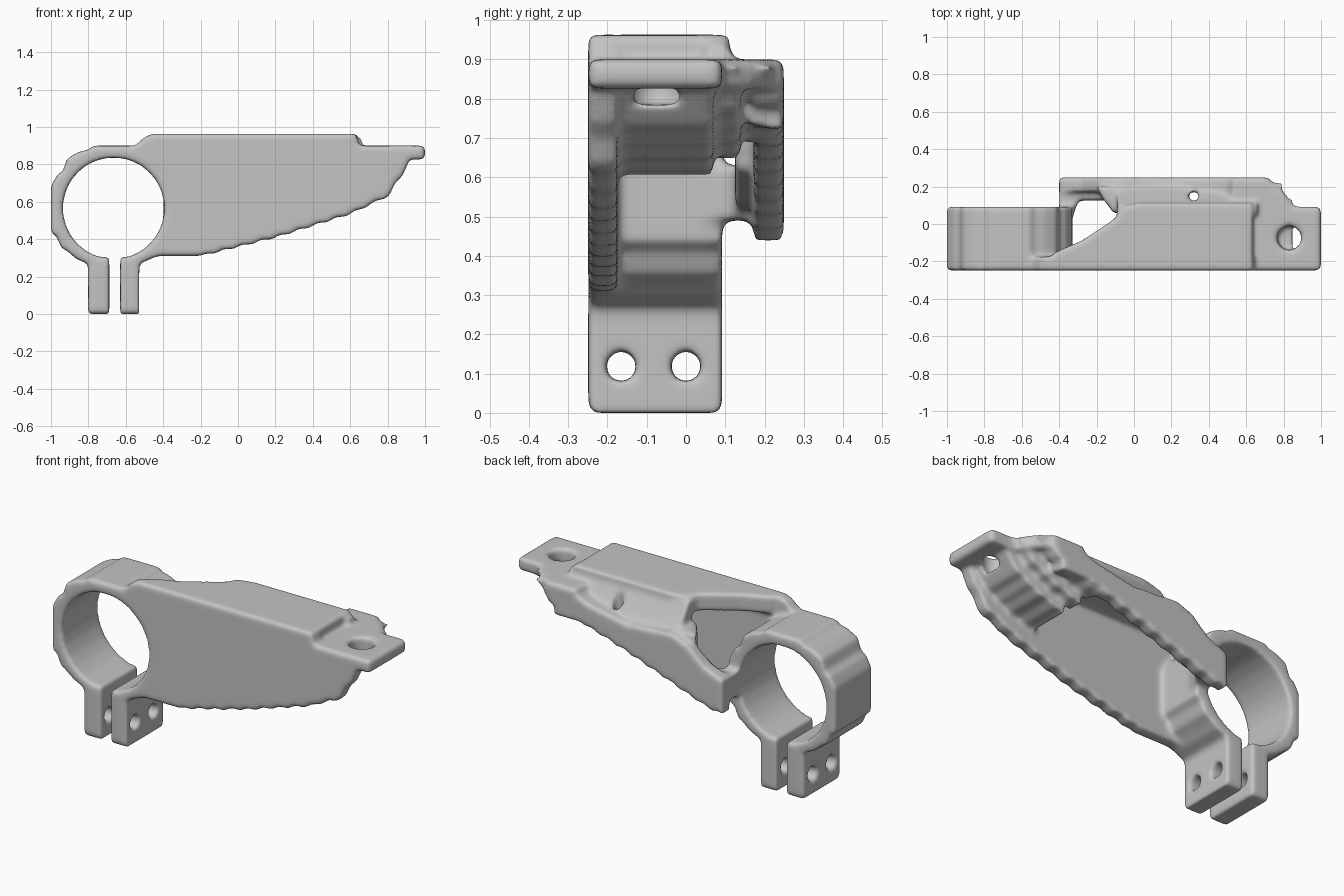
import bpy, bmesh, math
from mathutils import Vector

cube = bpy.data.objects.get("Cube")
if cube:
    bpy.data.objects.remove(cube, do_unlink=True)

FRONT, RING_BACK, BACK = -0.249, 0.092, 0.249
RX, RZ, BORE = -0.665, 0.565, 0.272

grey = bpy.data.materials.new("plain grey")
grey.use_nodes = True
grey.diffuse_color = (0.55, 0.55, 0.55, 1)
grey.node_tree.nodes["Principled BSDF"].inputs["Base Color"].default_value = (0.55, 0.55, 0.55, 1)


def prism(name, axis, outline, lo, hi):
    """Extrude a 2D outline along one axis; the other two keep x, y, z order."""
    bm = bmesh.new()

    def place(p, t):
        c = list(p)
        c.insert("xyz".index(axis), t)
        return bm.verts.new(c)
    a = [place(p, lo) for p in outline]
    b = [place(p, hi) for p in outline]
    n = len(a)
    bm.faces.new(a)
    bm.faces.new(b[::-1])
    for i in range(n):
        j = (i + 1) % n
        bm.faces.new((a[i], b[i], b[j], a[j]))
    bmesh.ops.recalc_face_normals(bm, faces=bm.faces[:])
    bmesh.ops.triangulate(bm, faces=bm.faces[:])
    mesh = bpy.data.meshes.new(name)
    bm.to_mesh(mesh)
    bm.free()
    obj = bpy.data.objects.new(name, mesh)
    bpy.context.collection.objects.link(obj)
    return obj


def circle(cx, cy, r, n):
    return [(cx + r * math.cos(math.tau * (i + 0.5) / n),
             cy + r * math.sin(math.tau * (i + 0.5) / n)) for i in range(n)]


def rect(x0, x1, y0, y1):
    """Rectangle with small clipped corners."""
    c = 0.015
    return [(x0 + c, y0), (x1 - c, y0), (x1, y0 + c), (x1, y1 - c),
            (x1 - c, y1), (x0 + c, y1), (x0, y1 - c), (x0, y0 + c)]


def rippled(points, step=0.1, depth=0.007):
    """Follow a polyline with shallow organic ripples."""
    out = []
    for p, q in zip(points, points[1:]):
        p, q = Vector(p), Vector(q)
        n = max(1, round((q - p).length / step)) * 4
        for i in range(n):
            v = p.lerp(q, i / n)
            out.append((v.x, v.y + depth * math.sin(i * math.pi / 2)))
    return out + [tuple(points[-1])]


parts, cutters = [], []


def cutter(*args):
    obj = prism(*args)
    obj.hide_render = True
    cutters.append(obj)
    return obj


def part(name, axis, outline, lo, hi, cuts=()):
    obj = prism(name, axis, outline, lo, hi)
    for c in cuts:
        m = obj.modifiers.new(c.name, "BOOLEAN")
        m.operation = "DIFFERENCE"
        m.solver = "EXACT"
        m.object = c
    parts.append(obj)


# Cutters
bore = cutter("bore_cutter", "y", circle(RX, RZ, BORE, 28), -0.5, 0.5)
slot = cutter("slot_cutter", "y", rect(-0.69, -0.628, -0.1, 0.4), -0.5, 0.5)
bolts = [cutter("bolt_cutter", "x", circle(y, 0.118, 0.041, 8), -0.9, -0.45)
         for y in (-0.165, 0)]
lug_hole = cutter("lug_hole_cutter", "z", circle(0.83, -0.075, 0.067, 10), 0.785, 1.1)
valley_hole = cutter("valley_hole_cutter", "z", circle(0.32, 0.15, 0.03, 8), 0.7, 1.1)

# Clamp ring with stepped outside, mirrored about its axis
half = [(0, 0.335), (0.11, 0.335), (0.13, 0.315), (0.19, 0.3), (0.25, 0.265),
        (0.27, 0.2), (0.3, 0.18), (0.335, 0.12), (0.335, -0.13), (0.305, -0.15),
        (0.28, -0.21), (0.24, -0.235), (0.2, -0.27), (0.13, -0.3), (0, -0.3)]
ring = [(RX + x, RZ + z) for x, z in half]
ring += [(RX - x, RZ + z) for x, z in half[-2:0:-1]]
part("clamp_ring", "y", ring, FRONT, RING_BACK, [bore, slot])

# Clamp ears
for x0, x1 in ((-0.802, -0.688), (-0.63, -0.528)):
    part("clamp_ear", "x", rect(FRONT, RING_BACK, 0, 0.305), x0, x1, bolts)

# Front plate
lower = rippled([(-0.2, 0.31), (0.2, 0.41), (0.6, 0.535), (0.81, 0.635)])
plate = [(-0.56, 0.25), (-0.5, 0.29), (-0.42, 0.31)] + lower + [
    (0.84, 0.7), (0.88, 0.74), (0.92, 0.83), (0.92, 0.895), (0.65, 0.9),
    (0.63, 0.963), (-0.45, 0.963), (-0.5, 0.945), (-0.55, 0.9)]
part("front_plate", "y", plate, FRONT, -0.175, [bore])

# Roof with diagonal edge beside the ring
roof = [(-0.45, FRONT), (0.635, FRONT), (0.635, 0.11), (0.02, 0.11),
        (-0.06, 0.09), (-0.1, 0.03), (-0.28, -0.09), (-0.42, -0.15), (-0.47, -0.2)]
part("roof", "z", roof, 0.86, 0.963)

# Mounting lug and shelf
lug = [(0.5, FRONT), (0.985, FRONT), (1, FRONT + 0.015), (1, RING_BACK - 0.015),
       (0.985, RING_BACK), (0.84, RING_BACK), (0.81, 0.16), (0.76, 0.2),
       (0.71, BACK), (0.52, BACK)]
part("mounting_lug", "z", lug, 0.826, 0.9, [lug_hole])

# Back wall
wall = rippled([(-0.4, 0.432), (-0.3, 0.45), (0.2, 0.63), (0.7, 0.79)]) + [
    (0.73, 0.85), (0.7, 0.895), (0.58, 0.895), (0.45, 0.84), (0.2, 0.79),
    (-0.08, 0.81), (-0.18, 0.77), (-0.28, 0.68), (-0.4, 0.63)]
part("back_wall", "y", wall, 0.172, BACK)

# Thickened inside of the wall beside the opening
swell = [(-0.38, 0.49), (-0.2, 0.53), (-0.02, 0.62), (0.02, 0.8),
         (-0.12, 0.75), (-0.28, 0.64), (-0.38, 0.6)]
part("wall_swell", "y", swell, 0.125, 0.2)

# Sloping valley joining the roof to the back wall
valley = [(0.05, 0.86), (0.05, 0.94), (0.1, 0.94), (0.14, 0.88), (0.19, 0.81),
          (BACK, 0.78), (BACK, 0.72), (0.17, 0.73), (0.1, 0.81)]
part("valley", "x", valley, -0.09, 0.66, [valley_hole])

# Rounded corner of the opening
corner = [(-0.2, 0.2), (-0.17, 0.14), (-0.11, 0.06), (-0.05, 0.05), (-0.05, 0.2)]
part("opening_corner", "z", corner, 0.72, 0.82)

# Link from the ring to the back wall
link = [(-0.41, 0), (-0.34, 0), (-0.3, 0.12), (-0.24, 0.18), (-0.24, 0.22),
        (-0.4, 0.22)]
part("ring_link", "z", link, 0.49, 0.63, [bore])

# Curved web closing the lug end
web = rippled([(0.5, 0.6), (0.68, 0.66), (0.82, 0.74)], depth=0.006) + [
    (0.9, 0.84), (0.7, 0.86), (0.64, 0.76), (0.5, 0.67)]
part("end_web", "y", web, -0.22, 0.07, [lug_hole])
for name, shift, rise, y0, y1 in (("end_web_middle", 0.05, 0.04, 0.04, 0.14),
                                  ("end_web_back", 0.1, 0.08, 0.11, 0.22)):
    part(name, "y", [(x - shift, min(z + rise, 0.88)) for x, z in web], y0, y1)


# Apply the cuts and join the parts
def select_parts(objs):
    bpy.ops.object.select_all(action="DESELECT")
    for o in objs:
        o.select_set(True)
    bpy.context.view_layer.objects.active = objs[0]


select_parts(parts)
bpy.ops.object.convert(target="MESH")
for c in cutters:
    bpy.data.objects.remove(c, do_unlink=True)
bpy.ops.object.join()
bracket = bpy.context.view_layer.objects.active
bracket.name = "clamp_bracket"

# Fuse into one skin and round every edge
skin = bracket.modifiers.new("fuse parts", "REMESH")
skin.mode = "VOXEL"
skin.voxel_size = 0.011
soft = bracket.modifiers.new("soften edges", "SMOOTH")
soft.factor = 0.5
soft.iterations = 14
select_parts([bracket])
bpy.ops.object.convert(target="MESH")
bracket.data.materials.clear()
bracket.data.materials.append(grey)
bpy.ops.object.shade_smooth_by_angle(angle=math.radians(70))
